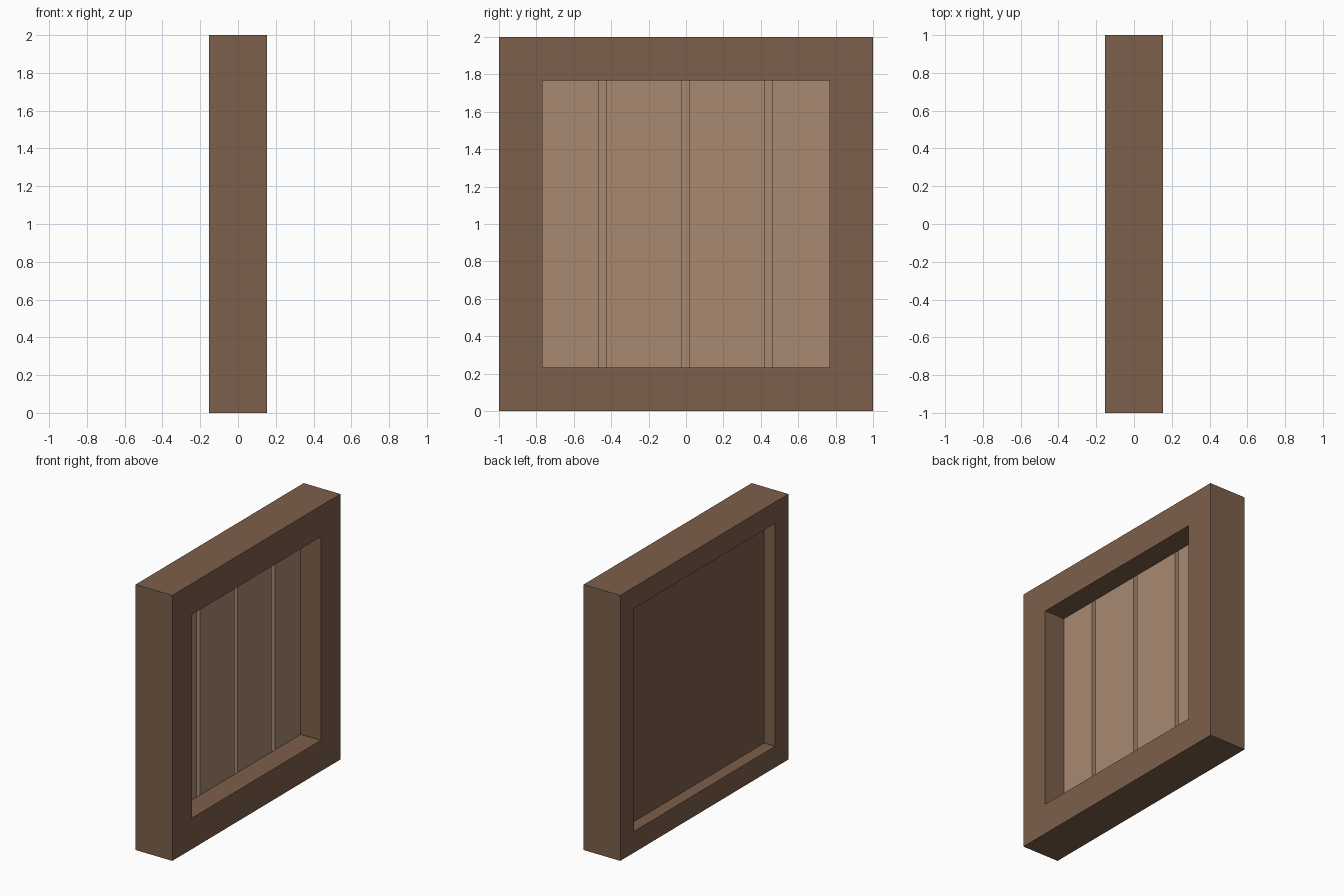
import bpy, bmesh

if "Cube" in bpy.data.objects:
    bpy.data.objects.remove(bpy.data.objects["Cube"])

HALF_T = 0.153      # half thickness of frame
FRONT = -0.015      # panel front / rebate shoulder
BACK = -0.062       # panel back
FLOOR = -0.045      # groove floor
REBATE = 0.84       # half size of rear opening
OPENING = 0.767     # half size of front opening


def material(name, rgb):
    m = bpy.data.materials.new(name)
    m.diffuse_color = (*rgb, 1)
    m.use_nodes = True
    m.node_tree.nodes["Principled BSDF"].inputs["Base Color"].default_value = m.diffuse_color
    return m


dark = material("dark wood", (0.202, 0.115, 0.069))
light = material("light wood", (0.386, 0.251, 0.165))


def finish(name, bm, mats):
    bmesh.ops.recalc_face_normals(bm, faces=bm.faces)
    me = bpy.data.meshes.new(name)
    for m in mats:
        me.materials.append(m)
    for f in bm.faces:
        # with two materials, the rear face takes the second
        if len(mats) > 1 and f.normal.x < -0.5:
            f.material_index = 1
    bm.to_mesh(me)
    bm.free()
    ob = bpy.data.objects.new(name, me)
    bpy.context.collection.objects.link(ob)
    return ob


# frame: rebated section (half size, x) swept round a mitred square
section = [(1, HALF_T), (1, -HALF_T), (REBATE, -HALF_T),
           (REBATE, FRONT), (OPENING, FRONT), (OPENING, HALF_T)]
bm = bmesh.new()
corners = [(1, 1), (-1, 1), (-1, -1), (1, -1)]
rings = [[bm.verts.new((x, sy * h, 1 + sz * h)) for h, x in section]
         for sy, sz in corners]
n = len(section)
for i in range(4):
    a, b = rings[i], rings[(i + 1) % 4]
    for j in range(n):
        k = (j + 1) % n
        bm.faces.new((a[j], a[k], b[k], b[j]))
finish("frame", bm, [dark])

# panel: grooved board section extruded upward, dark on the rear
pts = [(BACK, -REBATE), (FRONT, -REBATE)]
for c in (-0.447, -0.003, 0.441):
    a, b = c - 0.019, c + 0.019
    pts += [(FRONT, a), (FLOOR, a), (FLOOR, b), (FRONT, b)]
pts += [(FRONT, REBATE), (BACK, REBATE)]
bm = bmesh.new()
base = bm.faces.new([bm.verts.new((x, y, 1 - REBATE)) for x, y in pts])
ext = bmesh.ops.extrude_face_region(bm, geom=[base])
bmesh.ops.translate(bm, vec=(0, 0, 2 * REBATE),
                    verts=[v for v in ext["geom"] if isinstance(v, bmesh.types.BMVert)])
finish("panel", bm, [light, dark])
